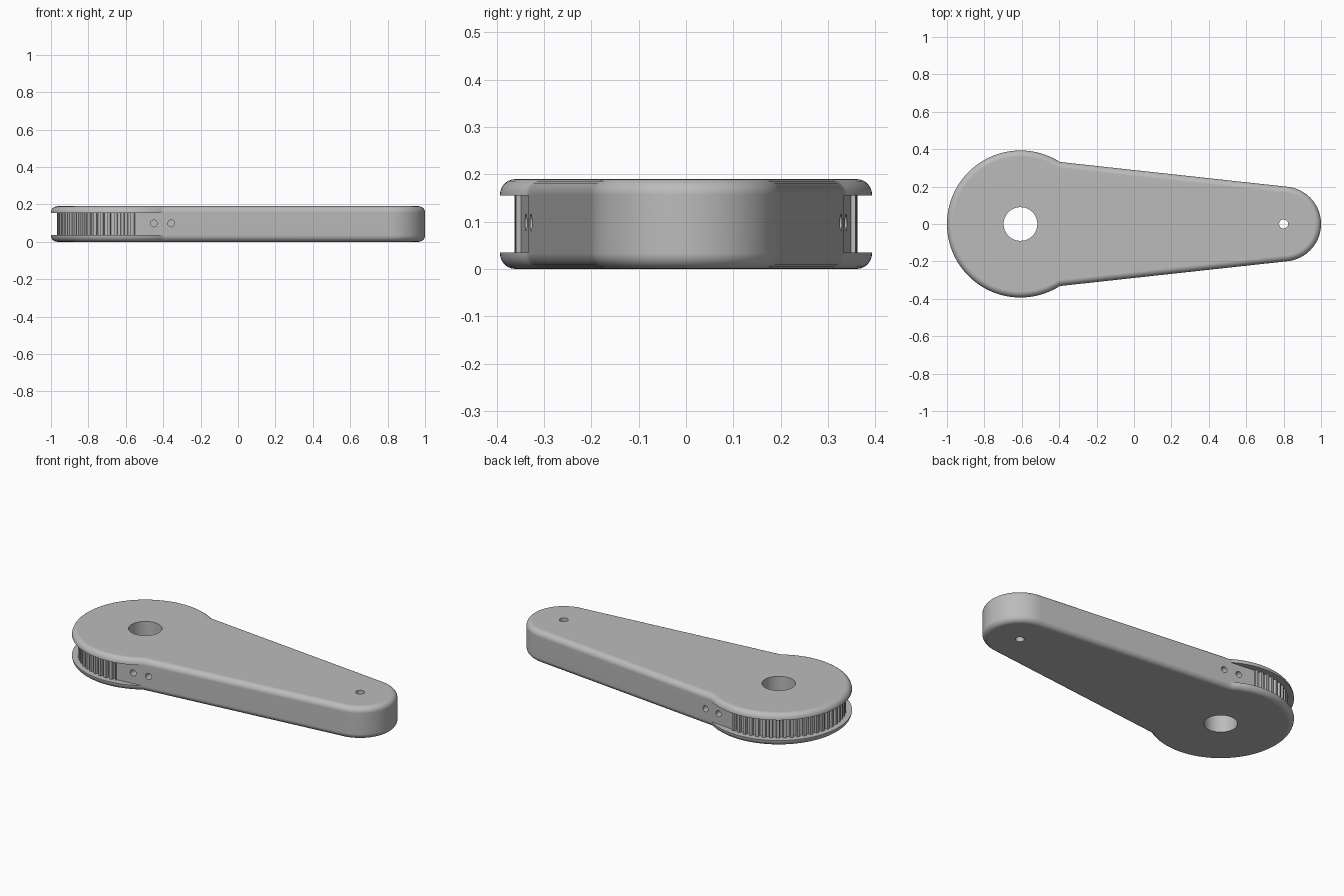
import bpy, bmesh
from math import sin, cos, pi, sqrt, acos, atan, radians
from mathutils import Vector, Matrix

cube = bpy.data.objects.get("Cube")
if cube:
    bpy.data.objects.remove(cube, do_unlink=True)

# Main dimensions
HEIGHT, FILLET = 0.19, 0.033
DISC_X, DISC_R = -0.607, 0.393
TIP_X, TIP_R = 0.8, 0.2
TAPER = atan(0.109)                       # slope of the arm's sides
WALL = (TIP_X - DISC_X) * sin(TAPER) + TIP_R   # disc centre to arm side
NORMAL = pi / 2 - TAPER                   # direction the arm's side faces

grey = bpy.data.materials.new("grey plastic")
grey.use_nodes = True
grey.diffuse_color = (0.5, 0.5, 0.5, 1)
grey.node_tree.nodes["Principled BSDF"].inputs["Base Color"].default_value = (0.5, 0.5, 0.5, 1)


def arc(cx, r, start, end, n):
    steps = [start + (end - start) * i / n for i in range(n + 1)]
    return [(cx + r * cos(t), r * sin(t)) for t in steps]


def outline(d):
    """Disc joined to the tapered arm, inset by d."""
    join = NORMAL + -acos((WALL - d) / (DISC_R - d))
    return (arc(DISC_X, DISC_R - d, join, 2 * pi - join, 120)
            + arc(TIP_X, TIP_R - d, -NORMAL, NORMAL, 48))


def loft(name, layers):
    """Solid from a stack of (outline, z) layers."""
    bm = bmesh.new()
    rings = [[bm.verts.new((x, y, z)) for x, y in pts] for pts, z in layers]
    for low, high in zip(rings, rings[1:]):
        for i in range(len(low)):
            j = (i + 1) % len(low)
            bm.faces.new((low[i], low[j], high[j], high[i]))
    bm.faces.new(rings[0][::-1])
    bm.faces.new(rings[-1])
    bmesh.ops.recalc_face_normals(bm, faces=bm.faces)
    mesh = bpy.data.meshes.new(name)
    bm.to_mesh(mesh)
    bm.free()
    mesh.materials.append(grey)
    ob = bpy.data.objects.new(name, mesh)
    bpy.context.collection.objects.link(ob)
    return ob


def cut(body, cutter):
    cutter.hide_render = True
    mod = body.modifiers.new("cut", 'BOOLEAN')
    mod.operation, mod.solver, mod.object = 'DIFFERENCE', 'EXACT', cutter
    bpy.context.view_layer.objects.active = body
    bpy.ops.object.modifier_apply(modifier=mod.name)
    bpy.data.objects.remove(cutter, do_unlink=True)


# Arm body with rounded upper and lower rims
rim = []
for i in range(7):
    t = pi / 2 * i / 6
    rim.append((FILLET * (1 - sin(t)), FILLET * (1 - cos(t))))
layers = [(outline(d), z) for d, z in rim]
layers += [(outline(d), HEIGHT - z) for d, z in reversed(rim)]
arm = loft("pulley_arm", layers)

# Toothed belt groove around the disc
TEETH, TOP_R, ROOT_R = 60, 0.362, 0.346
inner = []
pitch = 2 * pi / TEETH
count = int(radians(200) / pitch)
start = pi - count * pitch / 2
for k in range(count):
    for part, r in ((0, TOP_R), (0.42, TOP_R), (0.5, ROOT_R), (0.92, ROOT_R)):
        t = start + (k + part) * pitch
        inner.append((DISC_X + r * cos(t), r * sin(t)))
end = start + count * pitch
inner.append((DISC_X + TOP_R * cos(end), TOP_R * sin(end)))


def side_point(along, out):
    """Point beside the arm's side, measured from the disc centre."""
    n = Vector((cos(NORMAL), sin(NORMAL)))
    return Vector((DISC_X, 0)) + n * (WALL + out) + Vector((n.y, -n.x)) * along


junction = sqrt(DISC_R ** 2 - WALL ** 2)
edge = [side_point(sin(NORMAL - start) * WALL, 0),
        side_point(junction + 0.02, 0.0008), side_point(junction + 0.02, 0.2)]
mirrored = [(p.x, -p.y) for p in edge]
back = arc(DISC_X, 0.6, 1.75 * pi - 0.4, 0.25 * pi + 0.4, 40)
groove = edge[::-1] + inner + mirrored + back
cut(arm, loft("groove_cutter", [([tuple(p) for p in groove], z) for z in (0.035, 0.155)]))

# Shaft bore and tip hole
for x, r in ((DISC_X, 0.09), (TIP_X, 0.024)):
    cut(arm, loft("hole_cutter", [(arc(x, r, 0, 2 * pi * 47 / 48, 47), z) for z in (-0.1, 0.3)]))

# Blind screw holes in both sides of the arm
for x in (-0.45, -0.357):
    for side in (1, -1):
        wall_y = (WALL - (x - DISC_X) * sin(TAPER)) / cos(TAPER)
        ring = arc(0, 0.018, 0, 2 * pi * 23 / 24, 23)
        hole = loft("screw_cutter", [(ring, -0.1), (ring, 0.02)])
        hole.data.transform(Matrix.Translation((x, side * wall_y, HEIGHT / 2 + 0.003))
                            @ Matrix.Rotation(-side * pi / 2, 4, 'X'))
        cut(arm, hole)

# Smooth rounded walls, crisp edges
bpy.ops.object.select_all(action='DESELECT')
arm.select_set(True)
bpy.context.view_layer.objects.active = arm
bpy.ops.object.shade_smooth_by_angle(angle=radians(30))
weighted = arm.modifiers.new("even_shading", 'WEIGHTED_NORMAL')
weighted.keep_sharp = True
